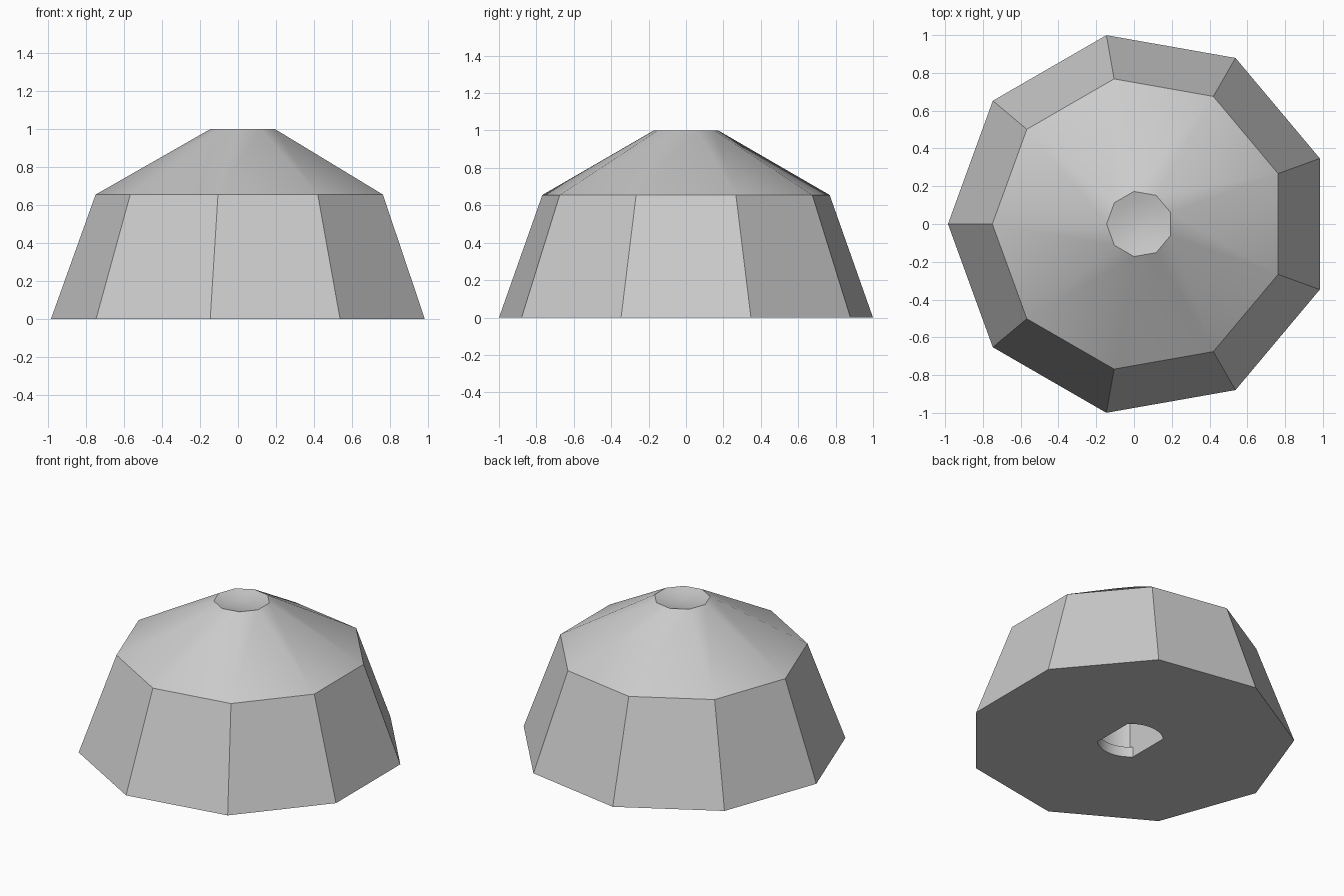
import bpy, bmesh, math

default = bpy.data.objects.get("Cube")
if default:
    bpy.data.objects.remove(default, do_unlink=True)

CX = 0.03       # axis of the nine-sided body
SIDES = 9

grey = bpy.data.materials.new("plain_grey")
grey.use_nodes = True
colour = (0.6, 0.6, 0.6, 1)
grey.diffuse_color = colour
grey.node_tree.nodes["Principled BSDF"].inputs["Base Color"].default_value = colour


def polygon(radius, z):
    """Nine-sided ring with one corner pointing to -x."""
    angles = [math.pi + math.tau * i / SIDES for i in range(SIDES)]
    return [(CX + radius * math.cos(a), radius * math.sin(a), z) for a in angles]


def double_d(radius, half_width, z, steps=16):
    """Circle with two flats facing +x and -x."""
    start = math.acos(half_width / radius)
    span = math.pi - 2 * start
    points = []
    for offset in (0, math.pi):
        for i in range(steps + 1):
            a = offset + start + span * i / steps
            points.append((CX + radius * math.cos(a), radius * math.sin(a), z))
    return points


def loft(name, rings):
    """Solid skinned through equal rings, capped at both ends."""
    bm = bmesh.new()
    loops = [[bm.verts.new(p) for p in ring] for ring in rings]
    for low, high in zip(loops, loops[1:]):
        n = len(low)
        for i in range(n):
            j = (i + 1) % n
            bm.faces.new((low[i], low[j], high[j], high[i]))
    bm.faces.new(loops[0][::-1])
    bm.faces.new(loops[-1])
    bmesh.ops.recalc_face_normals(bm, faces=bm.faces)
    mesh = bpy.data.meshes.new(name)
    bm.to_mesh(mesh)
    bm.free()
    mesh.materials.append(grey)
    obj = bpy.data.objects.new(name, mesh)
    bpy.context.collection.objects.link(obj)
    return obj


# Knob body: tapered wall, shallow cone and dished top
profile = [(1.015, 0), (0.78, 0.655), (0.175, 1)]
dish = [(0.175 * f, 1 - 0.025 * (1 - f * f)) for f in (0.75, 0.5, 0.25, 0.08)]
knob = loft("knob_body", [polygon(r, z) for r, z in profile + dish])

# Shaft socket: narrow lip at the mouth, wider bore above it
FLAT = 0.144
for name, radius, bottom, top in (("socket_mouth", 0.204, -0.1, 0.1),
                                  ("socket_bore", 0.227, 0.07, 0.6)):
    cutter = loft(name, [double_d(radius, FLAT, z) for z in (bottom, top)])
    cutter.hide_render = True
    cut = knob.modifiers.new(name, "BOOLEAN")
    cut.operation = "DIFFERENCE"
    cut.solver = "EXACT"
    cut.object = cutter
    bpy.context.view_layer.objects.active = knob
    bpy.ops.object.modifier_apply(modifier=cut.name)
    bpy.data.objects.remove(cutter, do_unlink=True)

# Soft shading on the cone, crisp edges elsewhere
bpy.ops.object.select_all(action="DESELECT")
knob.select_set(True)
bpy.context.view_layer.objects.active = knob
bpy.ops.object.shade_smooth_by_angle(angle=math.radians(28))
